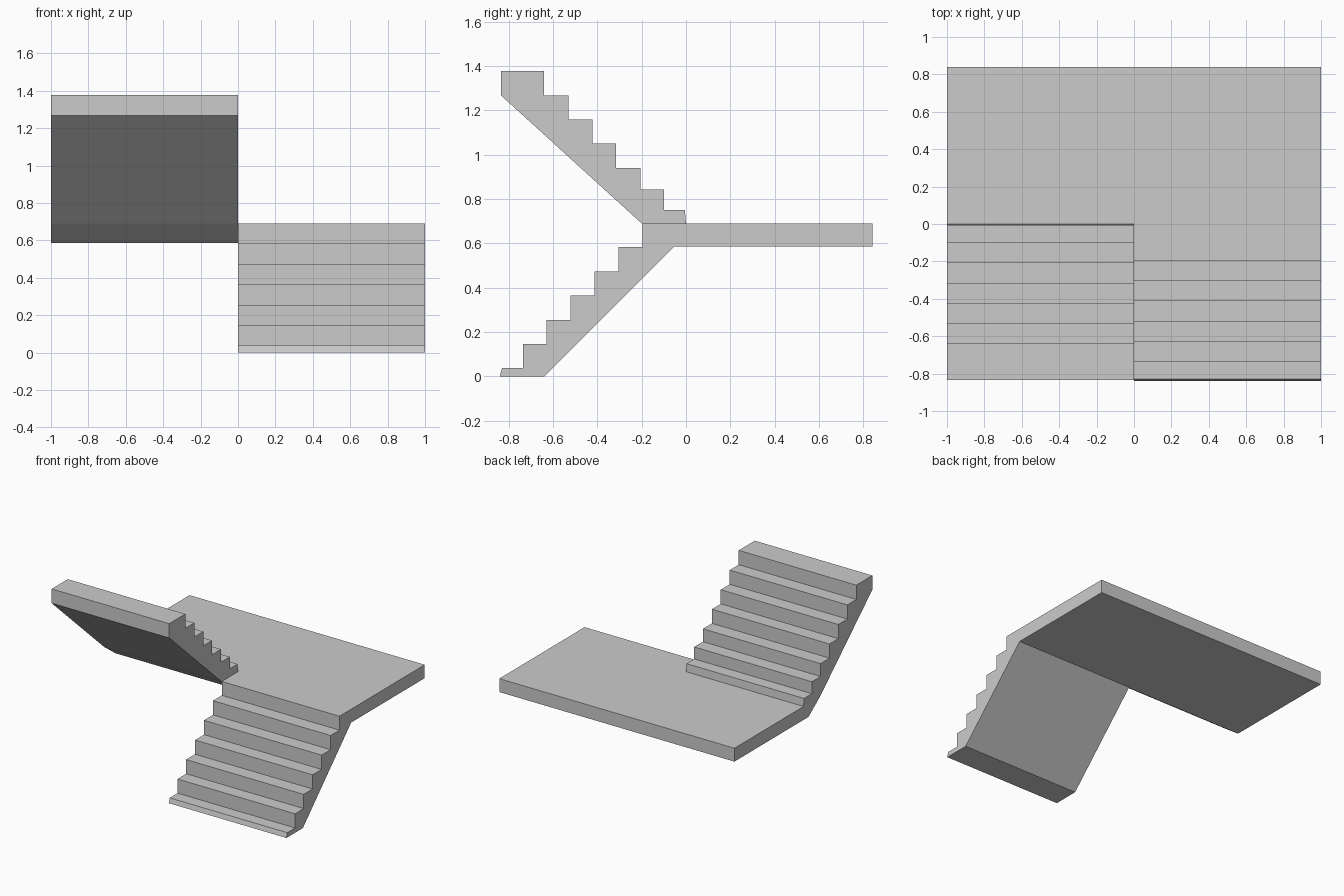
import bpy, bmesh

if "Cube" in bpy.data.objects:
    bpy.data.objects.remove(bpy.data.objects["Cube"])

LAND_TOP, LAND_BOT, BACK = 0.69, 0.587, 0.84


def extrude_profile(name, profile, x0, x1):
    """Closed (y, z) profile extruded along x."""
    bm = bmesh.new()
    face = bm.faces.new([bm.verts.new((x0, y, z)) for y, z in profile])
    out = bmesh.ops.extrude_face_region(bm, geom=[face])
    verts = [g for g in out["geom"] if isinstance(g, bmesh.types.BMVert)]
    bmesh.ops.translate(bm, verts=verts, vec=(x1 - x0, 0, 0))
    bmesh.ops.recalc_face_normals(bm, faces=bm.faces)
    mesh = bpy.data.meshes.new(name)
    bm.to_mesh(mesh)
    bm.free()
    obj = bpy.data.objects.new(name, mesh)
    bpy.context.collection.objects.link(obj)
    return obj


def steps(ys, zs):
    """Riser at each y, climbing from one z to the next."""
    pts = []
    for i, y in enumerate(ys):
        pts += [(y, zs[i]), (y, zs[i + 1])]
    return pts


# Lower flight with the right half of the landing
lower = [(-0.64, 0), (-0.84, 0), (-0.83, 0.037)]
lower += steps([-0.735, -0.63, -0.522, -0.413, -0.304, -0.196],
               [0.037, 0.146, 0.255, 0.364, 0.474, 0.583, LAND_TOP])
lower += [(BACK, LAND_TOP), (BACK, LAND_BOT), (-0.053, LAND_BOT)]
stairs = extrude_profile("lower_flight_and_landing", lower, 0, 1)

# Upper flight with the left half of the landing
upper = [(BACK, LAND_BOT), (BACK, LAND_TOP), (0, LAND_TOP), (-0.005, 0.75)]
upper += steps([-0.1, -0.206, -0.315, -0.422, -0.531, -0.64],
               [0.75, 0.842, 0.941, 1.05, 1.159, 1.268, 1.378])
upper += [(-0.835, 1.378), (-0.835, 1.268), (-0.2, LAND_TOP), (-0.06, LAND_BOT)]
upper_half = extrude_profile("upper_flight_helper", upper, -1, 0)
upper_half.hide_render = True
upper_half.hide_set(True)

# Fuse both halves so the landing is one slab
mod = stairs.modifiers.new("join_halves", "BOOLEAN")
mod.operation = "UNION"
mod.solver = "EXACT"
mod.object = upper_half
stairs.name = "staircase"
